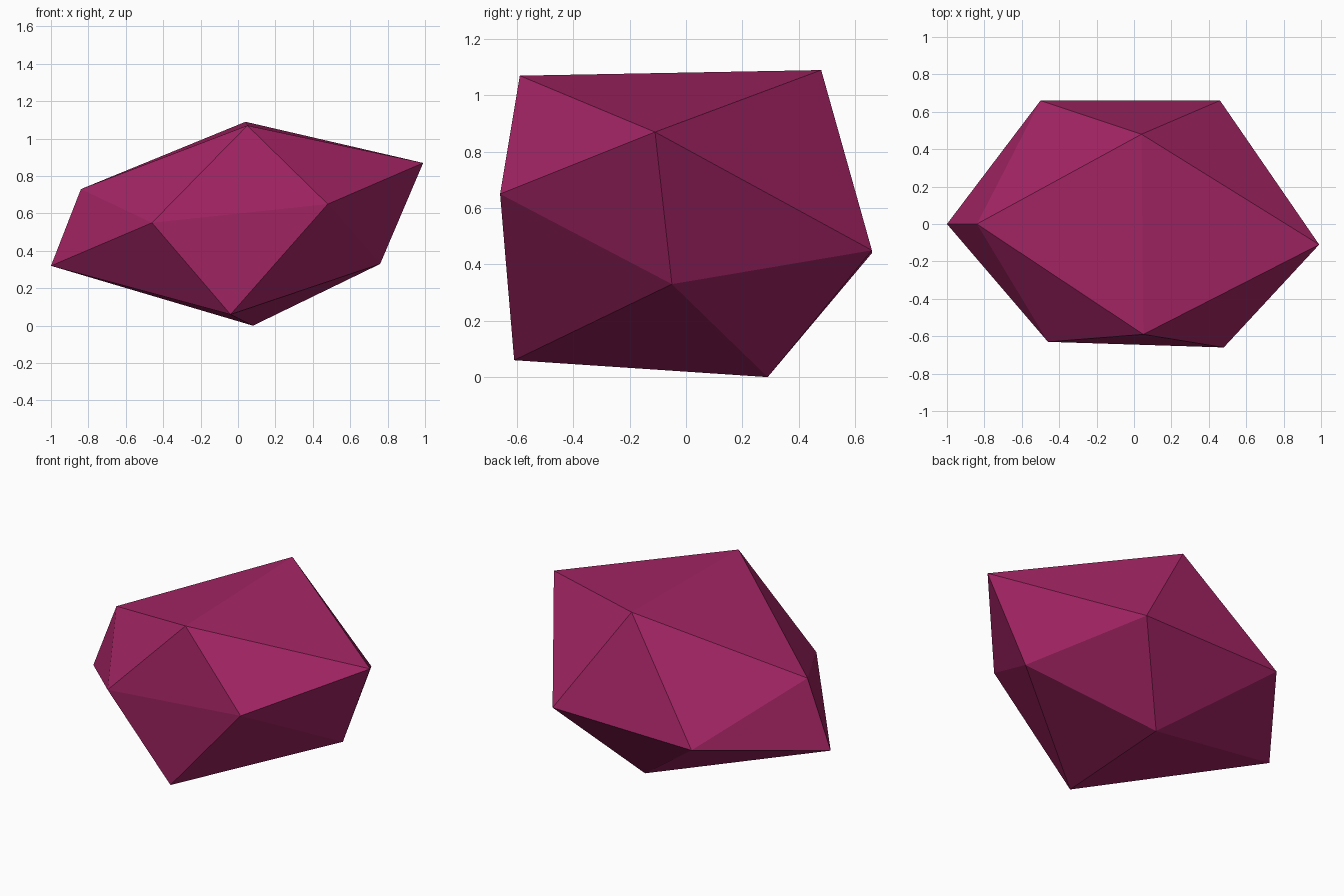
import bpy
import bmesh

default = bpy.data.objects.get("Cube")
if default:
    bpy.data.objects.remove(default, do_unlink=True)

# Deep magenta crystal colour
COLOUR = (0.37, 0.018, 0.128, 1.0)
material = bpy.data.materials.new("deep magenta")
material.use_nodes = True
material.diffuse_color = COLOUR
bsdf = next(n for n in material.node_tree.nodes if n.type == "BSDF_PRINCIPLED")
bsdf.inputs["Base Color"].default_value = COLOUR

# Irregular twenty-sided gem: two tips, each with a ring of five corners
left_tip = (0.99, -0.11, 0.87)
right_tip = (-1.0, 0.0, 0.32)
left_ring = [(0.04, 0.48, 1.09), (0.05, -0.59, 1.07), (0.48, -0.66, 0.65),
             (0.76, -0.05, 0.33), (0.46, 0.66, 0.45)]
right_ring = [(-0.84, 0.0, 0.73), (-0.46, -0.63, 0.55), (-0.04, -0.61, 0.06),
              (0.08, 0.29, 0.0), (-0.5, 0.66, 0.44)]

bm = bmesh.new()
tip_a, tip_b = bm.verts.new(left_tip), bm.verts.new(right_tip)
ring_a = [bm.verts.new(p) for p in left_ring]
ring_b = [bm.verts.new(p) for p in right_ring]

# Two caps joined by a zigzag belt of triangles
for i in range(5):
    j = (i + 1) % 5
    bm.faces.new((tip_a, ring_a[i], ring_a[j]))
    bm.faces.new((ring_a[j], ring_a[i], ring_b[i]))
    bm.faces.new((ring_a[j], ring_b[i], ring_b[j]))
    bm.faces.new((tip_b, ring_b[j], ring_b[i]))
bmesh.ops.recalc_face_normals(bm, faces=bm.faces[:])

mesh = bpy.data.meshes.new("faceted_gem")
bm.to_mesh(mesh)
bm.free()
mesh.materials.append(material)
gem = bpy.data.objects.new("faceted_gem", mesh)
bpy.context.collection.objects.link(gem)
